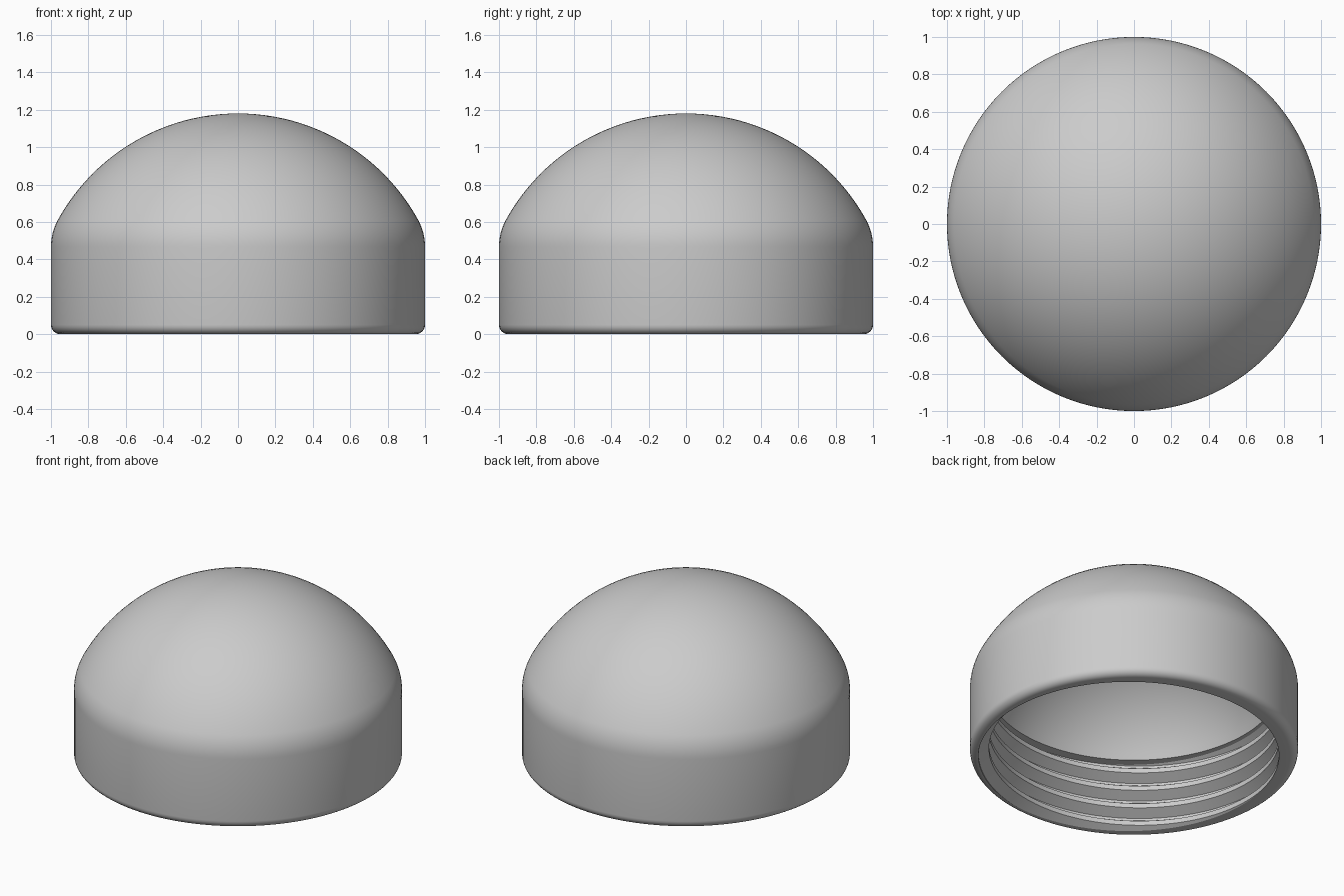
import bpy
import bmesh
import math

cube = bpy.data.objects.get("Cube")
if cube:
    bpy.data.objects.remove(cube)

SEGMENTS = 128
DOME_Z, DOME_R = 0.08, 1.10        # outer dome sphere
INNER_R = 0.97                     # inner dome sphere
SHOULDER = 0.30                    # blend between dome and side wall
RIM = 0.05                         # rounded lower edge
PITCH, ROOT, CREST = 0.123, 0.948, 0.884
CREST_HALF, ROOT_HALF = 0.125, 0.4375   # flats of the thread, in pitches
PHASE = 0.655
THREAD_TOP = 0.479


def arc(cx, cz, radius, start, end, steps):
    """Points (radius, height) on an arc, angles in degrees."""
    angles = [math.radians(start + (end - start) * i / steps) for i in range(steps + 1)]
    return [(cx + radius * math.cos(a), cz + radius * math.sin(a)) for a in angles]


def fixed(point):
    """A ring that stays level all the way round."""
    return lambda turn: point


def thread_line(offset):
    """A helical edge of the thread, trimmed to the threaded height."""
    def ring(turn):
        z = PITCH * (offset + turn + PHASE)
        z = min(max(z, 0), THREAD_TOP)
        away = abs((z / PITCH - turn - PHASE + 0.5) % 1 - 0.5)
        depth = (away - CREST_HALF) / (ROOT_HALF - CREST_HALF)
        return CREST + (ROOT - CREST) * min(max(depth, 0), 1), z
    return ring


# Outer skin: dome, shoulder blend, straight wall, rounded rim
cx = 1 - SHOULDER
rise = math.sqrt((DOME_R - SHOULDER) ** 2 - cx ** 2)
tangent = math.degrees(math.atan2(rise, cx))
outer = arc(0, DOME_Z, DOME_R, 90, tangent, 24)
outer += arc(cx, DOME_Z + rise, SHOULDER, tangent, 0, 8)[1:]
outer += arc(1 - RIM, RIM, RIM, 0, -90, 6)

# Inner skin: hollow of the dome, springing from the ledge above the thread
ledge_angle = math.degrees(math.asin((THREAD_TOP - DOME_Z) / INNER_R))
inner = arc(0, DOME_Z, INNER_R, ledge_angle, 90, 24)

rings = [fixed(p) for p in outer]
for k in range(-2, math.ceil(THREAD_TOP / PITCH) + 1):
    rings += [thread_line(k + b) for b in (-ROOT_HALF, -CREST_HALF, CREST_HALF, ROOT_HALF)]
rings += [fixed(p) for p in inner]

# Sweep the section round the axis
bm = bmesh.new()
columns = []
for i in range(SEGMENTS + 1):
    turn = i / SEGMENTS
    a = math.tau * turn
    column = []
    for ring in rings:
        r, z = ring(turn)
        column.append(bm.verts.new((r * math.cos(a), r * math.sin(a), z)))
    columns.append(column)
for left, right in zip(columns, columns[1:]):
    for j in range(len(rings) - 1):
        bm.faces.new((left[j], left[j + 1], right[j + 1], right[j]))
bmesh.ops.remove_doubles(bm, verts=bm.verts, dist=0.0002)
bmesh.ops.recalc_face_normals(bm, faces=bm.faces)

mesh = bpy.data.meshes.new("threaded_dome_cap")
bm.to_mesh(mesh)
bm.free()
cap = bpy.data.objects.new("threaded_dome_cap", mesh)
bpy.context.collection.objects.link(cap)

# Plain grey finish
grey = bpy.data.materials.new("plain_grey")
grey.use_nodes = True
colour = (0.6, 0.6, 0.6, 1)
grey.diffuse_color = colour
grey.node_tree.nodes["Principled BSDF"].inputs["Base Color"].default_value = colour
mesh.materials.append(grey)

bpy.ops.object.select_all(action='DESELECT')
cap.select_set(True)
bpy.context.view_layer.objects.active = cap
bpy.ops.object.shade_smooth_by_angle(angle=math.radians(30))
